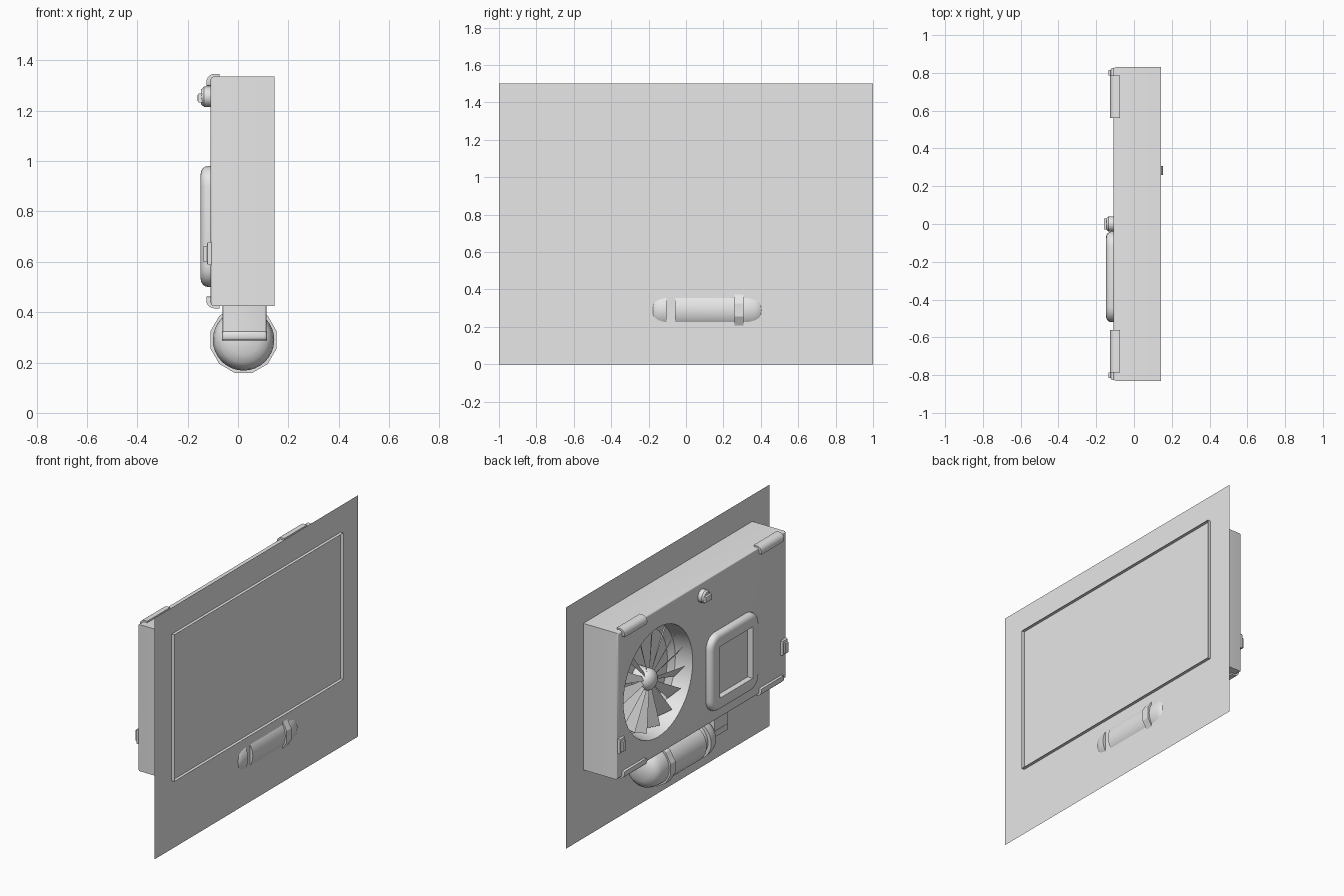
import bpy, bmesh, math
from mathutils import Vector, Matrix

cube = bpy.data.objects.get("Cube")
if cube:
    bpy.data.objects.remove(cube, do_unlink=True)

grey = bpy.data.materials.new("light_grey")
grey.use_nodes = True
grey.diffuse_color = (0.8, 0.8, 0.8, 1)
grey.node_tree.nodes["Principled BSDF"].inputs["Base Color"].default_value = (0.8, 0.8, 0.8, 1)


def finish(name, bm, angle=35, recalc=True):
    if recalc:
        bmesh.ops.recalc_face_normals(bm, faces=bm.faces[:])
    mesh = bpy.data.meshes.new(name)
    bm.to_mesh(mesh)
    bm.free()
    mesh.materials.append(grey)
    ob = bpy.data.objects.new(name, mesh)
    bpy.context.collection.objects.link(ob)
    smooth(ob, angle)
    return ob


def smooth(ob, angle=35):
    bpy.ops.object.select_all(action='DESELECT')
    bpy.context.view_layer.objects.active = ob
    ob.select_set(True)
    bpy.ops.object.shade_smooth_by_angle(angle=math.radians(angle))


def block(x, y, z):
    """Box between (min, max) pairs."""
    bm = bmesh.new()
    bmesh.ops.create_cube(bm, size=1)
    for v in bm.verts:
        for i, (lo, hi) in enumerate((x, y, z)):
            v.co[i] = lo if v.co[i] < 0 else hi
    return bm


def bevel(bm, test, width, segments=3):
    edges = [e for e in bm.edges if test(*(v.co for v in e.verts))]
    bmesh.ops.bevel(bm, geom=edges, offset=width, segments=segments,
                    profile=0.5, affect='EDGES', clamp_overlap=True)


def lathe(profile, centre, axis, sides, turn=0):
    """Spin (position, radius) points round an axis."""
    bm = bmesh.new()
    rings = []
    for p, r in profile:
        ring = []
        for i in range(sides):
            a = turn + math.tau * i / sides
            c, s = r * math.cos(a), r * math.sin(a)
            co = (c, p, s) if axis == 'Y' else (p, c, s)
            ring.append(bm.verts.new(Vector(co) + Vector(centre)))
        rings.append(ring)
    for a, b in zip(rings, rings[1:]):
        for i in range(sides):
            j = (i + 1) % sides
            bm.faces.new((a[i], a[j], b[j], b[i]))
    bm.faces.new(rings[0])
    bm.faces.new(rings[-1])
    bmesh.ops.remove_doubles(bm, verts=bm.verts[:], dist=0.0005)
    return bm


def cut(ob, cutter):
    mod = ob.modifiers.new("cut", 'BOOLEAN')
    mod.operation = 'DIFFERENCE'
    mod.solver = 'EXACT'
    mod.object = cutter
    bpy.context.view_layer.objects.active = ob
    bpy.ops.object.modifier_apply(modifier=mod.name)
    bpy.data.objects.remove(cutter, do_unlink=True)
    smooth(ob)


BACK, WALL, FRONT = -0.109, 0.125, 0.144
LOW, HIGH, HALF = 0.425, 1.336, 0.83
FAN_Y, FAN_Z = 0.43, 0.88

# Wall sheet
bm = bmesh.new()
bm.faces.new([bm.verts.new((WALL, y, z)) for y, z in ((-1, 0), (1, 0), (1, 1.5), (-1, 1.5))])
finish("wall_sheet", bm, recalc=False)

# Housing with softened rear edges and a fan well
bm = block((BACK, WALL - 0.005), (-HALF, HALF), (LOW, HIGH))
bevel(bm, lambda a, b: a.x < 0 and b.x < 0, 0.014)
housing = finish("housing", bm)
cut(housing, finish("fan_well_cutter", lathe(
    [(-0.13, 0.345), (BACK, 0.34), (0.0, 0.325), (0.03, 0.29)], (0, FAN_Y, FAN_Z), 'X', 48)))

# Thin open rim passing through the wall
bm = block((WALL - 0.005, FRONT), (-HALF, HALF), (LOW, HIGH))
bmesh.ops.delete(bm, geom=[f for f in bm.faces if abs(f.normal.x) > 0.9], context='FACES')
finish("front_rim", bm)

# Fan hub and pitched blades
hub = [(0.03, 0.065), (-0.04, 0.065)]
hub += [(-0.04 - 0.05 * math.sin(math.radians(a)), 0.065 * math.cos(math.radians(a)))
        for a in range(15, 91, 15)]
finish("fan_hub", lathe(hub, (0, FAN_Y, FAN_Z), 'X', 24), 50)
bm = bmesh.new()
centre, pitch, blades = Vector((-0.045, FAN_Y, FAN_Z)), math.radians(38), 15
for i in range(blades):
    a = math.tau * i / blades
    out = Vector((0, math.cos(a), math.sin(a)))
    chord = Vector((math.sin(pitch), -math.sin(a) * math.cos(pitch), math.cos(a) * math.cos(pitch)))
    corners = ((0.05, -0.012), (0.31, -0.048), (0.31, 0.048), (0.05, 0.012))
    bm.faces.new([bm.verts.new(centre + out * r + chord * w) for r, w in corners])
finish("fan_blades", bm, recalc=False)

# Raised rounded frame round a square opening
bm = block((-0.148, BACK + 0.003), (-0.52, -0.04), (0.5, 0.98))
bevel(bm, lambda a, b: abs(a.x - b.x) > 0.01, 0.08, 5)
bevel(bm, lambda a, b: a.x < -0.14 and b.x < -0.14, 0.03, 4)
frame = finish("rear_frame", bm)
cut(frame, finish("frame_cutter", block((-0.2, -0.112), (-0.445, -0.125), (0.58, 0.9))))

# Corner clips on the top and bottom edges
for z, level in ((HIGH, "top"), (LOW, "bottom")):
    up = 1 if level == "top" else -1
    for side, word in ((1, "left"), (-1, "right")):
        ys = sorted((side * 0.56, side * 0.785))
        zs = sorted((z - up * 0.038, z + up * 0.01))
        bm = block((-0.126, -0.074), ys, zs)
        bevel(bm, lambda a, b: abs(a.y - b.y) > 0.1 and a.x < -0.1
              and (a.z - z) * up > 0, 0.032, 5)
        bevel(bm, lambda a, b: abs(a.y - b.y) < 0.001 and abs(a.x - b.x) > 0.03, 0.008, 2)
        finish(level + "_clip_" + word, bm)

# Latches: one at the top centre, one on each side
finish("top_latch_boss", lathe([(BACK + 0.005, 0.04), (-0.135, 0.04), (-0.146, 0.03)],
                               (0, 0, 1.255), 'X', 16))
bm = block((-0.16, -0.1), (-0.03, 0.03), (1.232, 1.268))
bevel(bm, lambda a, b: a.x < -0.15 and b.x < -0.15, 0.006, 2)
finish("top_latch_key", bm)
for side, word in ((1, "left"), (-1, "right")):
    ys = sorted((side * 0.775, side * 0.825))
    bm = block((-0.124, -0.1), ys, (0.587, 0.678))
    bevel(bm, lambda a, b: a.x < -0.12 and b.x < -0.12, 0.008, 2)
    finish("side_latch_base_" + word, bm)
    ys = sorted((side * 0.785, side * 0.815))
    finish("side_latch_key_" + word, block((-0.136, -0.1), ys, (0.6, 0.662)))

# Canister with domed ends and a groove
axis = (0.022, 0, 0.29)
dome = [(0.0, 0.122), (0.035, 0.121), (0.065, 0.117), (0.09, 0.11),
        (0.11, 0.092), (0.125, 0.06), (0.132, 0.0)]
profile = [(-0.105 + 0.02 - p * 0.95, r) for p, r in reversed(dome)]
profile = [(min(p, -0.105), r) for p, r in profile]
profile += [(-0.105, 0.1), (-0.06, 0.1), (-0.06, 0.122)]
profile += [(0.305 + p, r) for p, r in dome]
finish("canister", lathe(profile, axis, 'Y', 32))
finish("canister_band", lathe([(0.26, 0.1356), (0.307, 0.1356)], axis, 'Y', 12, math.pi / 12), 20)

# Duct from the canister end up to the housing, with a rolled lower lip
bm = block((-0.062, 0.113), (-0.325, -0.19), (0.32, LOW + 0.01))
bevel(bm, lambda a, b: abs(a.z - b.z) > 0.05, 0.008, 2)
finish("duct", bm)
bm = block((-0.064, 0.115), (-0.332, -0.15), (0.288, 0.325))
bevel(bm, lambda a, b: a.y < -0.3 and b.y < -0.3, 0.014, 3)
finish("duct_lip", bm)
